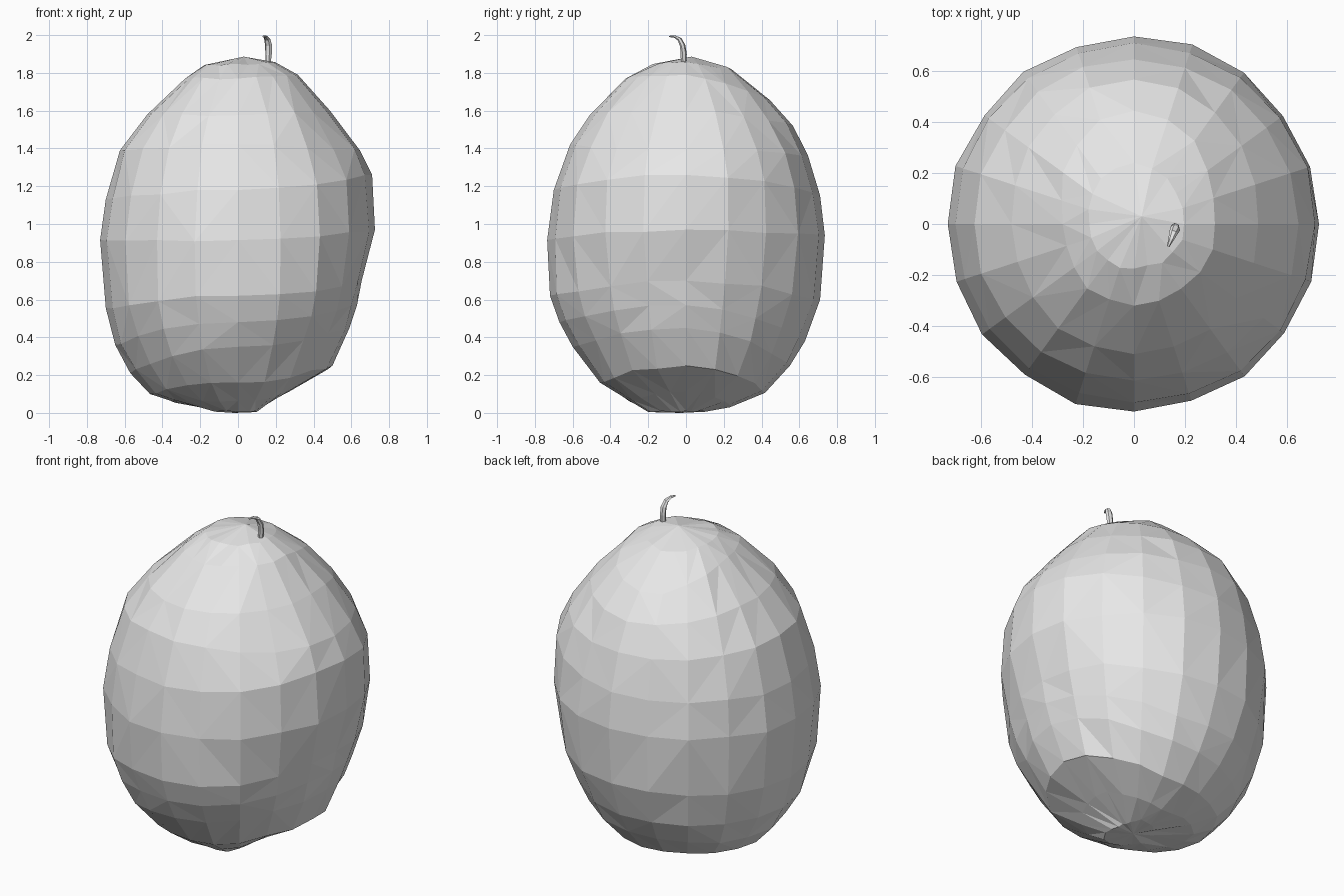
import bpy, bmesh, math, random
from mathutils import Vector

if "Cube" in bpy.data.objects:
    bpy.data.objects.remove(bpy.data.objects["Cube"])

random.seed(4)
SIDES = 20


def make_material(name, rgb):
    m = bpy.data.materials.new(name)
    m.diffuse_color = (*rgb, 1)
    m.use_nodes = True
    m.node_tree.nodes["Principled BSDF"].inputs["Base Color"].default_value = m.diffuse_color
    return m


def finish(name, bm, mat):
    bmesh.ops.recalc_face_normals(bm, faces=bm.faces)
    me = bpy.data.meshes.new(name)
    bm.to_mesh(me)
    bm.free()
    me.materials.append(mat)
    ob = bpy.data.objects.new(name, me)
    bpy.context.collection.objects.link(ob)
    return ob


grey = make_material("pale grey", (0.8, 0.8, 0.8))

# Silhouettes of the four sides, bottom to top, as (radius, height)
right = [(.08, .012), (.275, .115), (.50, .25), (.59, .45), (.63, .57), (.655, .70),
         (.725, .97), (.71, 1.26), (.645, 1.39), (.487, 1.60), (.317, 1.79), (.196, 1.857)]
back = [(.10, .01), (.233, .03), (.418, .106), (.55, .25), (.63, .38), (.71, .60),
        (.735, .94), (.71, 1.15), (.645, 1.365), (.566, 1.52), (.444, 1.656), (.24, 1.82)]
left = [(.12, .015), (.36, .065), (.466, .10), (.57, .21), (.65, .36), (.70, .555),
        (.73, .915), (.70, 1.13), (.625, 1.39), (.48, 1.58), (.28, 1.77), (.175, 1.84)]
front = [(.20, .005), (.30, .065), (.455, .16), (.60, .35), (.67, .48), (.72, .62),
         (.735, .915), (.70, 1.18), (.614, 1.42), (.51, 1.576), (.32, 1.77), (.175, 1.847)]


def body_point(level, a):
    """Blend the two nearest side silhouettes at angle a."""
    c, s = math.cos(a), math.sin(a)
    px = right[level] if c > 0 else left[level]
    py = back[level] if s > 0 else front[level]
    r = px[0] * c * c + py[0] * s * s
    z = px[1] * c * c + py[1] * s * s
    if min(abs(c), abs(s)) > 0.01:      # slight hand-carved unevenness
        r += random.uniform(-.008, .008)
        z += random.uniform(-.008, .008)
    return Vector((r * c, r * s, max(z, .004)))


# Fruit body: faceted, lopsided egg
bm = bmesh.new()
rings = [[bm.verts.new(body_point(k, 2 * math.pi * i / SIDES)) for i in range(SIDES)]
         for k in range(len(right))]
for lo, hi in zip(rings, rings[1:]):
    for i in range(SIDES):
        j = (i + 1) % SIDES
        a, b, c, d = lo[i], lo[j], hi[j], hi[i]
        if random.random() < .5:
            bm.faces.new((a, b, c))
            bm.faces.new((a, c, d))
        else:
            bm.faces.new((a, b, d))
            bm.faces.new((b, c, d))
for ring, pole in ((rings[0], (-.02, -.03, 0)), (rings[-1], (.03, .03, 1.886))):
    p = bm.verts.new(pole)
    for i in range(SIDES):
        bm.faces.new((ring[i], ring[(i + 1) % SIDES], p))
finish("fruit_body", bm, grey)

# Stem: short tapered stalk curling to the front, as (x, y, z, half width, half depth)
path = [(.160, -.012, 1.86, .015, .016), (.162, -.012, 1.90, .018, .016),
        (.162, -.018, 1.945, .020, .014), (.155, -.034, 1.978, .017, .011),
        (.145, -.060, 1.992, .011, .007), (.134, -.088, 1.993, .005, .004)]
bm = bmesh.new()
pts = [Vector(p[:3]) for p in path]
rings = []
for i, (x, y, z, w, d) in enumerate(path):
    t = (pts[min(i + 1, len(pts) - 1)] - pts[max(i - 1, 0)]).normalized()
    side = Vector((1, -.35, 0)).normalized()
    up = t.cross(side).normalized()
    rings.append([bm.verts.new(pts[i] + side * w * math.cos(k * math.pi / 3)
                               + up * d * math.sin(k * math.pi / 3)) for k in range(6)])
for lo, hi in zip(rings, rings[1:]):
    for k in range(6):
        bm.faces.new((lo[k], lo[(k + 1) % 6], hi[(k + 1) % 6], hi[k]))
bm.faces.new(rings[0])
bm.faces.new(rings[-1])
finish("stem", bm, grey)
